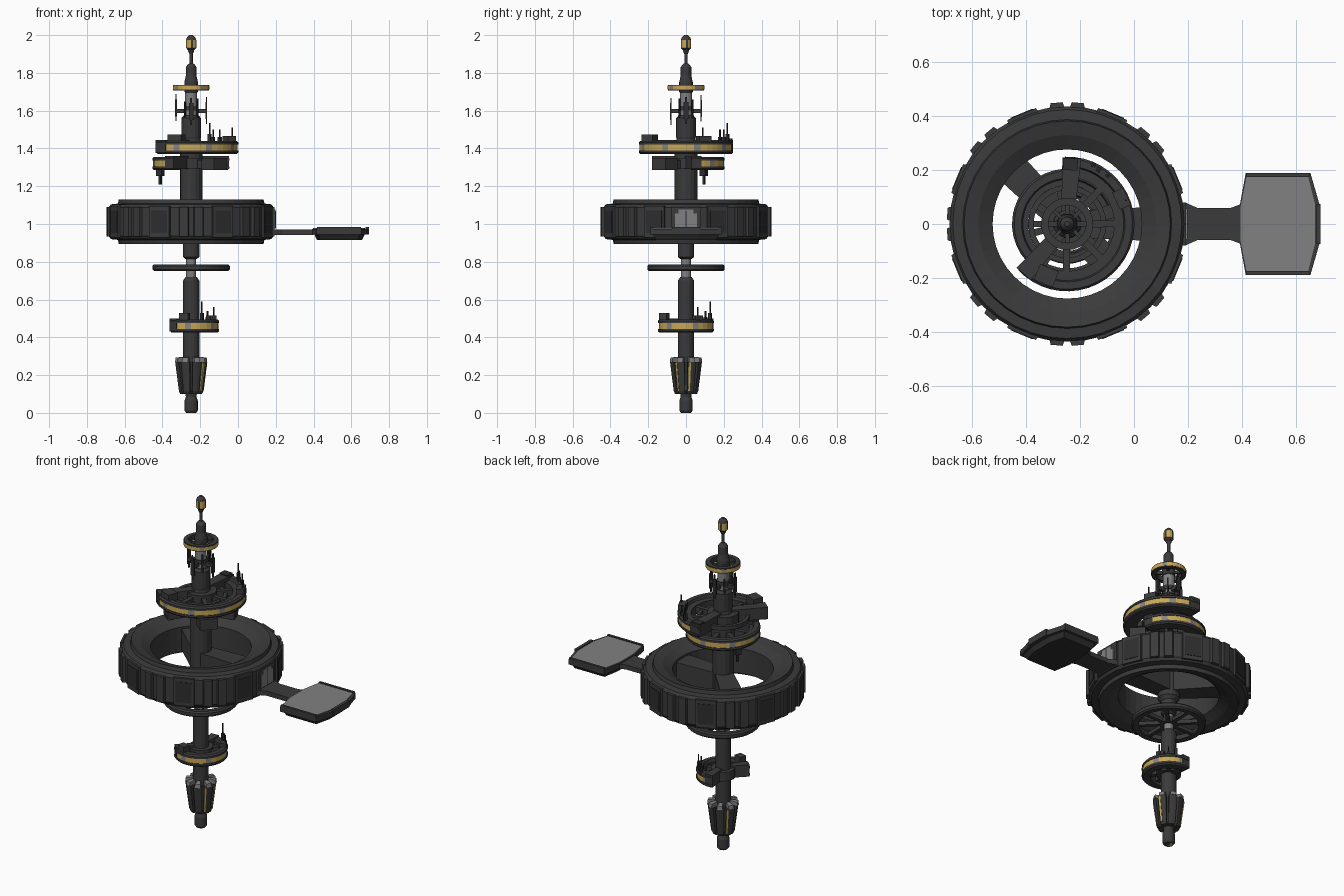
import bpy, bmesh, math
from mathutils import Matrix, Vector

if "Cube" in bpy.data.objects:
    bpy.data.objects.remove(bpy.data.objects["Cube"])

AX = -0.248  # x of the station's vertical axis


def material(name, r, g, b):
    m = bpy.data.materials.new(name)
    m.diffuse_color = (r, g, b, 1)
    m.use_nodes = True
    m.node_tree.nodes["Principled BSDF"].inputs["Base Color"].default_value = m.diffuse_color
    return m


HULL = material("dark hull", 0.043, 0.043, 0.043)
PANEL = material("darker panel", 0.027, 0.027, 0.027)
GREY = material("light grey", 0.22, 0.22, 0.22)
YELLOW = material("lit yellow", 0.58, 0.39, 0.09)
GLASS = material("dim window", 0.24, 0.23, 0.22)


def finish(name, bm, mats, shift=True):
    bmesh.ops.recalc_face_normals(bm, faces=bm.faces)
    me = bpy.data.meshes.new(name)
    bm.to_mesh(me)
    bm.free()
    for m in mats:
        me.materials.append(m)
    ob = bpy.data.objects.new(name, me)
    ob.location.x = AX if shift else 0
    bpy.context.collection.objects.link(ob)
    return ob


def lathe(name, prof, mats, n=16, a0=0, a1=360, rule=None, closed=True):
    """Turn an (r, z) profile through an arc; rule(edge, segment) gives the material index."""
    bm = bmesh.new()
    full = a1 - a0 >= 360
    rows = []
    for i in range(n if full else n + 1):
        a = math.radians(a0 + (a1 - a0) * i / n)
        rows.append([bm.verts.new((r * math.cos(a), r * math.sin(a), z)) for r, z in prof])
    m = len(prof)
    for i in range(n):
        p, q = rows[i], rows[(i + 1) % len(rows)]
        for j in range(m if closed else m - 1):
            k = (j + 1) % m
            f = bm.faces.new((p[j], q[j], q[k], p[k]))
            f.material_index = rule(j, i) if rule else 0
    if not full:
        bm.faces.new(rows[0])
        bm.faces.new(rows[-1])
    elif not closed:
        bm.faces.new([row[0] for row in rows])
        bm.faces.new([row[-1] for row in rows])
    return finish(name, bm, mats, True)


def polar(name, az, r0, r1, w, z0, z1, mat, w1=None):
    """Box laid along a radius; w and w1 are its inner and outer widths."""
    w1 = w if w1 is None else w1
    bm = bmesh.new()
    R = Matrix.Rotation(math.radians(az), 4, 'Z')
    ring = [(r0, -w / 2), (r1, -w1 / 2), (r1, w1 / 2), (r0, w / 2)]
    lo, hi = [[bm.verts.new(R @ Vector((x, y, z))) for x, y in ring] for z in (z0, z1)]
    bm.faces.new(lo)
    bm.faces.new(hi)
    for i in range(4):
        bm.faces.new((lo[i], lo[(i + 1) % 4], hi[(i + 1) % 4], hi[i]))
    return finish(name, bm, [mat])


def prism(name, half, z0, z1, mat, low=1.0):
    """Plate from a half outline mirrored in y; low scales the under side about its middle."""
    pts = half + [(x, -y) for x, y in reversed(half)]
    cx = sum(p[0] for p in pts) / len(pts)
    bm = bmesh.new()
    lo = [bm.verts.new((cx + (x - cx) * low, y * low, z0)) for x, y in pts]
    hi = [bm.verts.new((x, y, z1)) for x, y in pts]
    bm.faces.new(lo)
    bm.faces.new(hi)
    for i in range(len(pts)):
        k = (i + 1) % len(pts)
        bm.faces.new((lo[i], lo[k], hi[k], hi[i]))
    return finish(name, bm, [mat], False)


def deck(name, R, inner, z0, z1, a0, a1, n, f=0.02):
    """Curved deck with a lit window band between two flanges."""
    prof = [(inner, z0), (R - 0.008, z0), (R, z0 + 0.008), (R, z0 + f), (R - 0.004, z0 + f),
            (R - 0.004, z1 - f), (R, z1 - f), (R, z1 - 0.008), (R - 0.008, z1),
            (R - 0.035, z1), (R - 0.04, z1 - 0.015), (inner, z1 - 0.015)]
    return lathe(name, prof, [HULL, YELLOW, GLASS], n, a0, a1,
                 lambda j, i: (2 if i % 5 == 3 else 1) if j == 4 else 0)


# central shaft, from the bottom nozzle to the neck
lathe("lower_shaft", [(0.027, 0), (0.035, 0.012), (0.035, 0.065), (0.028, 0.085), (0.03, 0.1),
                      (0.043, 0.12), (0.043, 0.70), (0.03, 0.72)], [HULL], closed=False)
lathe("nozzle_light", [(0.022, 0.0), (0.022, 0.006), (0.005, 0.006), (0.005, 0.0)], [YELLOW])
lathe("wheel_neck", [(0.026, 0.715), (0.026, 0.83)], [GREY], closed=False)
lathe("main_shaft", [(0.03, 0.815), (0.043, 0.825), (0.043, 0.90), (0.06, 0.92), (0.06, 1.40),
                     (0.05, 1.45), (0.052, 1.46), (0.052, 1.56), (0.04, 1.575)], [HULL], closed=False)
lathe("upper_neck", [(0.032, 1.57), (0.032, 1.70)], [GREY], closed=False)
lathe("neck_collar", [(0.038, 1.60), (0.038, 1.625)], [HULL], closed=False)
lathe("mast", [(0.025, 1.69), (0.036, 1.70), (0.036, 1.75), (0.028, 1.785), (0.028, 1.83),
               (0.018, 1.845), (0.009, 1.85), (0.009, 1.90), (0.016, 1.915), (0.016, 1.93)],
      [HULL], closed=False)

# lantern at the tip of the mast
lathe("tip_lantern", [(0.016, 1.92), (0.027, 1.932), (0.027, 1.975), (0.022, 1.988), (0.01, 2.0)],
      [HULL, YELLOW], 16, rule=lambda j, i: 1 if j == 1 and i % 4 else 0, closed=False)

# engine fins with grey caps and lit strips
for k in range(8):
    a = k * 45 + 22.5
    lathe("engine_fin", [(0.03, 0.10), (0.058, 0.10), (0.065, 0.115), (0.085, 0.27), (0.03, 0.27)],
          [HULL], 3, a - 17, a + 17)
    lathe("engine_fin_cap", [(0.03, 0.27), (0.087, 0.27), (0.084, 0.292), (0.05, 0.297), (0.03, 0.29)],
          [GREY], 2, a - 11, a + 11)
for a in (14, -38, 142):
    lathe("engine_light", [(0.062, 0.115), (0.067, 0.115), (0.087, 0.268), (0.08, 0.268)],
          [YELLOW], 1, a - 4, a + 4)

# big habitat ring
half = [(0.277, 0.0), (0.277, 0.075), (0.33, 0.105), (0.383, 0.118), (0.388, 0.096),
        (0.425, 0.092), (0.437, 0.075)]
C = 1.012
lathe("habitat_ring", [(r, C + z) for r, z in half] + [(r, C - z) for r, z in reversed(half[1:])],
      [HULL], 40)
for k in range(16):
    a = k * 22.5
    if k == 0:
        continue
    if k % 2 == 0:  # paired buttresses
        for s in (-5, 5):
            polar("ring_buttress", a + s, 0.40, 0.452 if k != 8 else 0.447, 0.072, C - 0.078, C + 0.078, HULL, 0.045)
    else:  # flat panels between them
        polar("ring_panel_frame", a, 0.40, 0.442, 0.13, C - 0.083, C + 0.083, HULL, 0.115)
        polar("ring_panel", a, 0.43, 0.445, 0.09, C - 0.06, C + 0.06, PANEL)
for a in (0, 135):
    polar("ring_spoke", a, 0.03, 0.30, 0.10, 0.95, 1.075, HULL, 0.125)

# hangar door on the right of the ring
polar("hangar_frame", 0, 0.40, 0.441, 0.16, 0.935, 1.09, HULL)
polar("hangar_door", 0, 0.438, 0.446, 0.115, 0.975, 1.055, GREY)
polar("hangar_door_top", 0, 0.438, 0.446, 0.08, 1.055, 1.078, GREY)
polar("hangar_door_seam", 0, 0.44, 0.448, 0.006, 0.975, 1.07, PANEL)

# landing pad and its bridge
prism("pad_bridge", [(0.10, 0.08), (0.19, 0.08), (0.235, 0.06), (0.36, 0.06), (0.40, 0.075)],
      0.942, 0.97, HULL)
outline = [(0.392, 0.065), (0.415, 0.19), (0.655, 0.19), (0.688, 0.075)]
prism("pad_body", outline, 0.944, 0.974, HULL)
prism("pad_underside", [(0.405, 0.06), (0.425, 0.175), (0.645, 0.175), (0.67, 0.07)],
      0.914, 0.944, PANEL, 0.9)
prism("pad_surface", [(0.396, 0.064), (0.418, 0.175), (0.647, 0.175), (0.672, 0.074)],
      0.972, 0.979, GREY)
for s in (-1, 1):
    polar("pad_side_lip", 0, 0.665, 0.90, 0.014, 0.965, 0.984, HULL).location.y = s * 0.183
polar("pad_end_lip", 0, 0.923, 0.941, 0.15, 0.945, 0.984, HULL)

# thin spoked wheel below the ring
lathe("lower_wheel", [(0.165, 0.755), (0.197, 0.752), (0.205, 0.76), (0.205, 0.778),
                      (0.197, 0.786), (0.165, 0.783)], [HULL], 32)
lathe("lower_wheel_hub", [(0.05, 0.755), (0.05, 0.783)], [HULL], closed=False)
for k in range(8):
    polar("lower_wheel_spoke", k * 45, 0.02, 0.175, 0.022, 0.758, 0.78, HULL)

# three curved decks: name, radius, inner radius, heights, arc, segments, end arm width
for name, R, inner, z0, z1, a0, a1, n, w in (
        ("upper_deck", 0.25, 0.175, 1.37, 1.44, -137, 92, 28, 0.07),
        ("middle_deck", 0.205, 0.145, 1.285, 1.355, 10, 241, 24, 0.055),
        ("bottom_deck", 0.148, 0.10, 0.425, 0.495, -138, 98, 20, 0.05)):
    deck(name, R, inner, z0, z1, a0, a1, n)
    for a in (a0 + 6, a1 - 6):
        polar(name + "_end_arm", a, 0.03, R - 0.004, w * 0.7, z0 + 0.005, z1 + 0.006, HULL, w)
    for k in range(1, 5):
        polar(name + "_spoke", a0 + (a1 - a0) * k / 5, 0.03, inner + 0.01, 0.026,
              z0 + 0.015, z1 - 0.02, HULL)
    lathe(name + "_hub", [(w + 0.018, z0 + 0.01), (w + 0.018, z1 - 0.005)], [HULL], closed=False)
lathe("upper_deck_inner_ring", [(0.125, 1.385), (0.145, 1.385), (0.145, 1.41), (0.125, 1.41)], [HULL], 28)

# pod opposite the middle deck
polar("middle_pod", -43, 0.125, 0.212, 0.11, 1.285, 1.35, HULL, 0.10)
polar("middle_pod_arm", -43, 0.03, 0.13, 0.05, 1.295, 1.34, HULL)
# hanging pod under the middle deck
polar("hanging_pod", 150, 0.172, 0.204, 0.035, 1.255, 1.29, PANEL)
polar("hanging_antenna", 150, 0.183, 0.195, 0.012, 1.21, 1.26, PANEL)

# roof boxes and antenna clusters on the upper and bottom decks
polar("upper_deck_box", -112, 0.175, 0.238, 0.075, 1.43, 1.473, HULL)
polar("upper_end_box", 87, 0.20, 0.245, 0.055, 1.43, 1.452, PANEL)
polar("upper_antenna_box", 25, 0.20, 0.245, 0.07, 1.43, 1.466, HULL)
polar("bottom_deck_box", -107, 0.10, 0.142, 0.05, 0.48, 0.528, HULL)
polar("bottom_antenna_box", 30, 0.105, 0.142, 0.045, 0.48, 0.515, HULL)
for a, r, z0, z1 in ((22, 0.235, 1.43, 1.51), (50, 0.235, 1.43, 1.50), (66, 0.24, 1.43, 1.535),
                     (60, 0.232, 1.43, 1.50), (28, 0.135, 0.48, 0.56), (66, 0.14, 0.48, 0.59),
                     (50, 0.135, 0.48, 0.54)):
    polar("antenna", a, r - 0.003, r + 0.003, 0.006, z0, z1, PANEL)
    polar("antenna_foot", a, r - 0.008, r + 0.008, 0.016, z0, z0 + (z1 - z0) * 0.45, PANEL)

# sensor blades around the neck
for k in range(4):
    a, dz = k * 90, (0, 0.012, 0.015, -0.005)[k]
    polar("blade_arm", a, 0.02, 0.08, 0.018, 1.588, 1.61, HULL)
    polar("sensor_blade", a, 0.076, 0.085, 0.024, 1.555 + dz, 1.645 + dz, PANEL)
    polar("blade_tip", a, 0.078, 0.083, 0.01, 1.53 + dz, 1.672 + dz, PANEL)
    polar("neck_antenna", a + 45, 0.044, 0.051, 0.008, 1.53, 1.66 - dz, PANEL)

# small lit ring near the top
lathe("crown_ring", [(0.07, 1.706), (0.095, 1.706), (0.095, 1.711), (0.097, 1.711), (0.097, 1.732),
                     (0.095, 1.732), (0.095, 1.737), (0.07, 1.737)], [HULL, YELLOW, GLASS], 24,
      rule=lambda j, i: (2 if i % 6 == 2 else 1) if j == 3 else 0)
for k in range(4):
    polar("crown_spoke", k * 90 + 45, 0.02, 0.075, 0.014, 1.712, 1.73, HULL)
